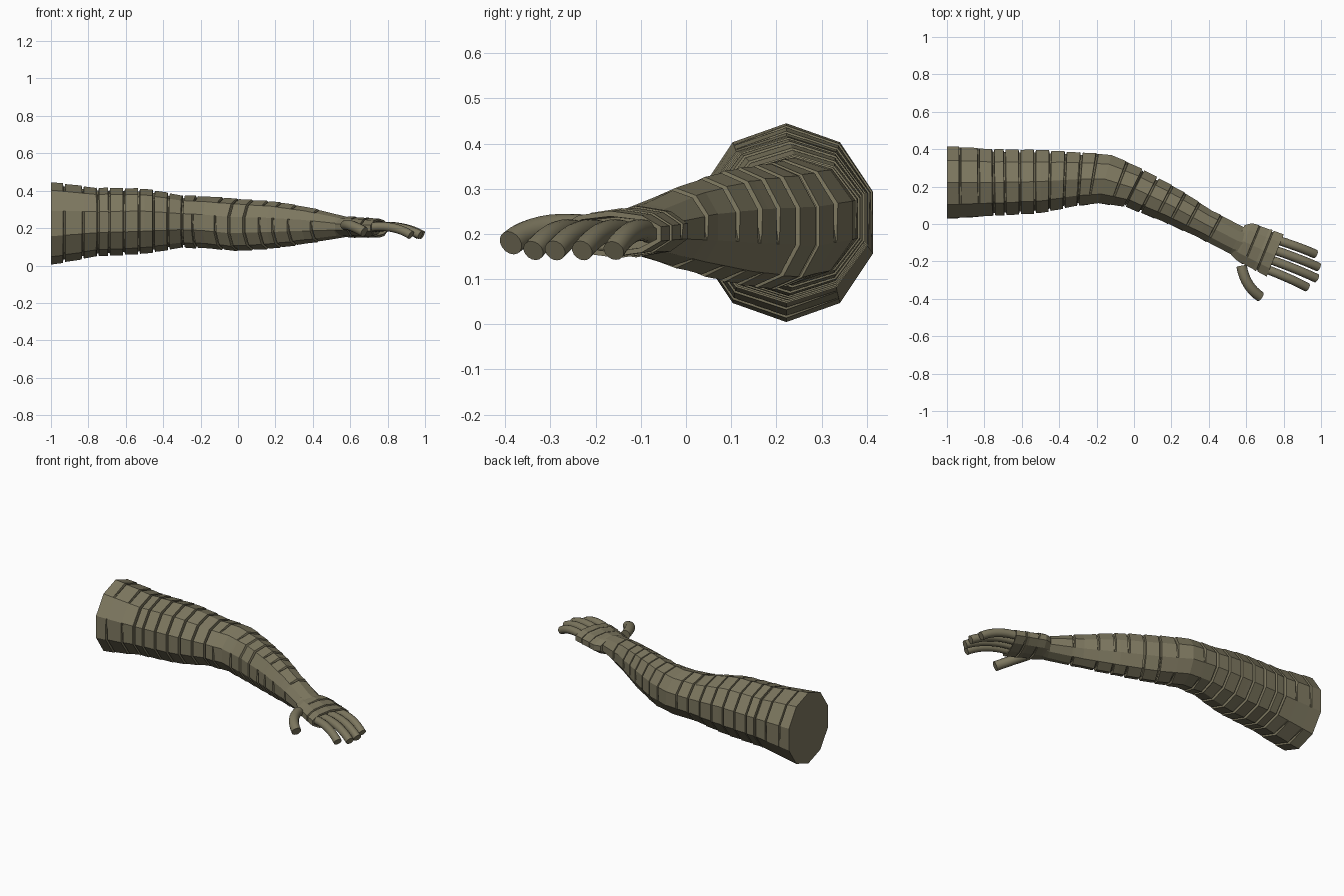
import bpy, bmesh, math
from mathutils import Vector

cube = bpy.data.objects.get("Cube")
if cube:
    bpy.data.objects.remove(cube, do_unlink=True)

olive = bpy.data.materials.new("olive drab")
olive.use_nodes = True
COLOUR = (0.205, 0.185, 0.115, 1)
olive.diffuse_color = COLOUR
olive.node_tree.nodes["Principled BSDF"].inputs["Base Color"].default_value = COLOUR
olive.node_tree.nodes["Principled BSDF"].inputs["Roughness"].default_value = 0.8


def loft(name, rings, smooth=False):
    """Skin a list of equal vertex rings and close both ends."""
    bm = bmesh.new()
    loops = [[bm.verts.new(p) for p in ring] for ring in rings]
    n = len(loops[0])
    for a, b in zip(loops, loops[1:]):
        for i in range(n):
            bm.faces.new((a[i], a[(i + 1) % n], b[(i + 1) % n], b[i]))
    bm.faces.new(loops[0])
    bm.faces.new(loops[-1])
    bmesh.ops.recalc_face_normals(bm, faces=bm.faces)
    mesh = bpy.data.meshes.new(name)
    bm.to_mesh(mesh)
    bm.free()
    mesh.materials.append(olive)
    obj = bpy.data.objects.new(name, mesh)
    bpy.context.collection.objects.link(obj)
    if smooth:
        bpy.ops.object.select_all(action="DESELECT")
        obj.select_set(True)
        bpy.context.view_layer.objects.active = obj
        bpy.ops.object.shade_smooth_by_angle(angle=math.radians(45))
    return obj


def sample(stations, x):
    """Blend the station rows at a given x."""
    for a, b in zip(stations, stations[1:]):
        if x <= b[0]:
            break
    t = (x - a[0]) / (b[0] - a[0])
    return [p + (q - p) * t for p, q in zip(a, b)]


def ring(station, grow=0.0, partial=False, sides=10):
    """Upright oval ring, turned to the heading; partial changes only some corners."""
    x, y, z, heading, ry, rz = station
    h = math.radians(heading)
    points = []
    for i in range(sides):
        a = math.tau * i / sides
        g = 0 if partial and i % 5 > 2 else grow
        side = (ry + g) * math.sin(a)
        points.append(Vector((x - side * math.sin(h), y + side * math.cos(h),
                              z + (rz + g) * math.cos(a))))
    return points


def sleeve(name, stations, full, part, depth=0.014, gap=0.006, recess=0.0):
    """Lofted sleeve with grooves all round (full) or on some facets (part)."""
    marks = [(s[0], 0, False) for s in stations]
    for positions, partial in ((full, False), (part, True)):
        for x in positions:
            marks += [(x - gap, 0.003, partial), (x - gap * 0.6, -depth, partial),
                      (x + gap * 0.6, -depth, partial), (x + gap, 0, partial)]
    marks.sort()
    rings = [ring(sample(stations, x), g, p) for x, g, p in marks]
    if recess:
        end = list(stations[-1])
        rings.append(ring(end, -0.012))
        end[0] -= recess
        end[1] += recess * 0.4
        rings.append(ring(end, -0.014))
    return loft(name, rings)


# Upper arm, elbow and forearm: x, y, z, heading, half width, half height
arm = [
    (-1.0, 0.222, 0.225, 0, 0.202, 0.220),
    (-0.76, 0.222, 0.232, 1, 0.187, 0.183),
    (-0.5, 0.227, 0.237, 0, 0.176, 0.173),
    (-0.3, 0.240, 0.235, -3, 0.150, 0.139),
    (-0.155, 0.240, 0.230, -15, 0.140, 0.138),
    (0.0, 0.192, 0.217, -27, 0.115, 0.138),
    (0.2, 0.098, 0.217, -28, 0.100, 0.124),
    (0.38, 0.000, 0.215, -28, 0.084, 0.095),
    (0.55, -0.088, 0.208, -28, 0.084, 0.060),
    (0.60, -0.105, 0.206, -25, 0.084, 0.050),
]
sleeve("arm_sleeve", arm,
       [-0.75, -0.69, -0.61, -0.53, -0.45, -0.37, -0.29, 0.0, 0.08],
       [-0.93, -0.83, -0.22, -0.08, 0.16, 0.23, 0.31, 0.43])

# Glove over the palm, open at the knuckles
palm = [
    (0.555, -0.085, 0.207, -25, 0.092, 0.052),
    (0.59, -0.095, 0.206, -23, 0.113, 0.055),
    (0.68, -0.135, 0.203, -22, 0.121, 0.052),
    (0.755, -0.168, 0.200, -22, 0.128, 0.051),
]
sleeve("palm_glove", palm, [0.70], [0.63], depth=0.008, gap=0.004, recess=0.03)


def finger(name, path, radius, sides=16):
    """Round tube along a smoothed path, with flat cut ends."""
    a, b, c = (Vector(p) for p in path)
    rings = []
    for k in range(9):
        t = k / 8
        centre = a * (1 - t) ** 2 + b * 2 * t * (1 - t) + c * t * t
        along = ((b - a) * (1 - t) + (c - b) * t).normalized()
        side = along.cross(Vector((0, 0, 1))).normalized()
        up = side.cross(along)
        rings.append([centre + radius * (side * math.cos(math.tau * i / sides)
                                         + up * math.sin(math.tau * i / sides))
                      for i in range(sides)])
    loft(name, rings, smooth=True)


# Four fingers curling slightly down
tips = {"index_finger": (0.925, -0.338), "middle_finger": (0.975, -0.290),
        "ring_finger": (0.985, -0.230), "little_finger": (0.968, -0.160)}
for k, (name, (x, y)) in enumerate(tips.items()):
    base_y = -0.235 + 0.052 * k
    base_x = 0.69 + 0.018 * k
    finger(name, ((base_x, base_y, 0.203), ((base_x + x) / 2 + 0.02, (base_y + y) / 2, 0.225),
                  (x, y, 0.163)), 0.024)

# Thumb hanging off the side of the palm
finger("thumb", ((0.575, -0.225, 0.215), (0.595, -0.335, 0.225), (0.675, -0.388, 0.180)), 0.028)
